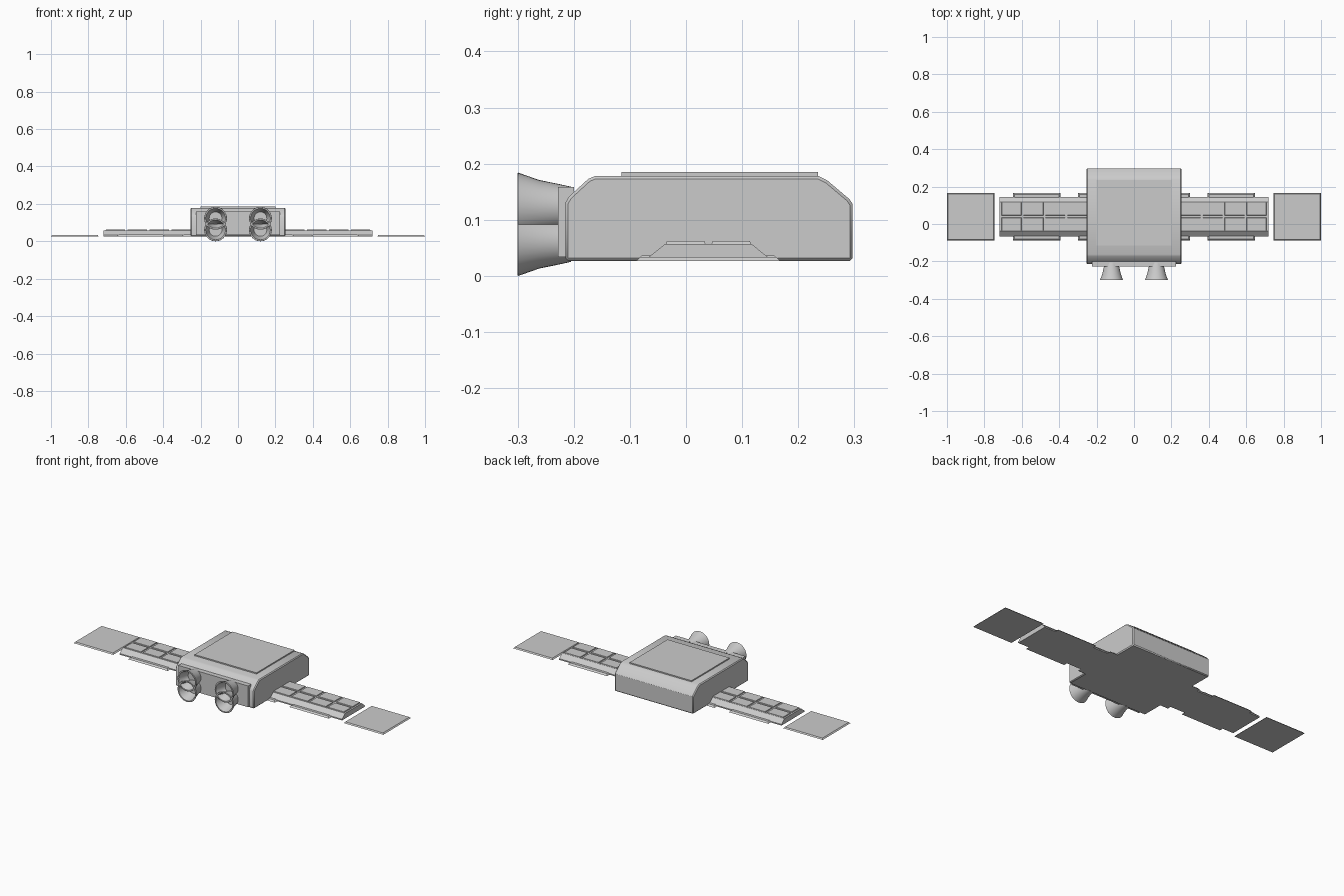
import bpy, bmesh, math

if "Cube" in bpy.data.objects:
    bpy.data.objects.remove(bpy.data.objects["Cube"])

def finish(name, bm, bevel=0.0, smooth=None):
    bmesh.ops.recalc_face_normals(bm, faces=bm.faces[:])
    me = bpy.data.meshes.new(name)
    bm.to_mesh(me)
    bm.free()
    ob = bpy.data.objects.new(name, me)
    bpy.context.collection.objects.link(ob)
    if bevel:
        m = ob.modifiers.new("edge", 'BEVEL')
        m.width, m.segments, m.limit_method = bevel, 1, 'ANGLE'
        m.angle_limit = math.radians(60)
    if smooth:
        bpy.ops.object.select_all(action='DESELECT')
        bpy.context.view_layer.objects.active = ob
        ob.select_set(True)
        bpy.ops.object.shade_smooth_by_angle(angle=math.radians(smooth))
    return ob

def extrude_x(name, profile, x0, x1, **kw):
    """Extrude a (y, z) profile along x."""
    bm = bmesh.new()
    a = [bm.verts.new((x0, y, z)) for y, z in profile]
    b = [bm.verts.new((x1, y, z)) for y, z in profile]
    bm.faces.new(a)
    bm.faces.new(b)
    n = len(profile)
    for i in range(n):
        j = (i + 1) % n
        bm.faces.new((a[i], a[j], b[j], b[i]))
    return finish(name, bm, **kw)

def slab(name, x, y, z, inset=0.0, **kw):
    """Box whose top is inset to make sloping edges."""
    bm = bmesh.new()
    rings = []
    for zz, i in ((z[0], 0), (z[1], inset)):
        rings.append([bm.verts.new(p) for p in (
            (x[0] + i, y[0] + i, zz), (x[1] - i, y[0] + i, zz),
            (x[1] - i, y[1] - i, zz), (x[0] + i, y[1] - i, zz))])
    bm.faces.new(rings[0])
    bm.faces.new(rings[1])
    for k in range(4):
        j = (k + 1) % 4
        bm.faces.new((rings[0][k], rings[0][j], rings[1][j], rings[1][k]))
    return finish(name, bm, **kw)

def mirror_x(ob):
    m = ob.modifiers.new("mirror", 'MIRROR')
    m.use_axis[0] = True

def bell(name, cx, cz, profile, n=32):
    """Lathe a (y, radius) profile around an axis along y."""
    bm = bmesh.new()
    rings = [[bm.verts.new((cx + r * math.cos(2 * math.pi * k / n), y,
                            cz + r * math.sin(2 * math.pi * k / n)))
              for k in range(n)] for y, r in profile]
    for a, b in zip(rings, rings[1:]):
        for k in range(n):
            j = (k + 1) % n
            bm.faces.new((a[k], a[j], b[j], b[k]))
    bm.faces.new(rings[0])
    bm.faces.new(rings[-1])
    return finish(name, bm, smooth=35)

# Main hull with softened upper front and rear edges
hull = [(-0.215, 0.027), (0.297, 0.027), (0.297, 0.128), (0.291, 0.137),
        (0.252, 0.170), (0.236, 0.178), (-0.162, 0.178), (-0.174, 0.173),
        (-0.209, 0.141), (-0.215, 0.130)]
extrude_x("hull", hull, -0.254, 0.254, bevel=0.005, smooth=32)

# Roof panel and engine mounting plate
slab("roof_panel", (-0.2, 0.2), (-0.115, 0.235), (0.17, 0.185))
slab("engine_plate", (-0.225, 0.225), (-0.228, -0.2), (0.034, 0.158))

# Four flared engine bells, stacked in pairs
bell_profile = [(-0.205, 0.036), (-0.228, 0.041), (-0.262, 0.048),
                (-0.299, 0.061), (-0.3, 0.060), (-0.3, 0.053),
                (-0.27, 0.044), (-0.24, 0.034)]
for x in (-0.12, 0.12):
    for z in (0.061, 0.123):
        bell("engine_bell", x, z, bell_profile)

# Wing spars with sloped long edges
wing = [(-0.066, 0.027), (0.145, 0.027), (0.145, 0.034),
        (0.117, 0.057), (-0.037, 0.057), (-0.066, 0.034)]
mirror_x(extrude_x("wing", wing, 0.2, 0.718))

# Raised grid of panels on the wings
cols, x0, x1 = 4, 0.245, 0.714
step = (x1 - x0) / cols
for c in range(cols):
    for ya, yb in ((-0.036, 0.035), (0.045, 0.116)):
        xa = x0 + c * step
        mirror_x(slab("wing_panel", (xa + 0.005, xa + step - 0.005), (ya, yb),
                      (0.055, 0.062), inset=0.002))

# Thin tabs along both wing edges
for xa, xb in ((0.2, 0.30), (0.393, 0.648)):
    mirror_x(slab("wing_edge_tabs", (xa, xb), (-0.088, 0.167), (0.027, 0.036), inset=0.009))

# Detached wing tip plates
mirror_x(slab("wing_tip", (0.745, 1.0), (-0.088, 0.167), (0.027, 0.034), inset=0.006))
